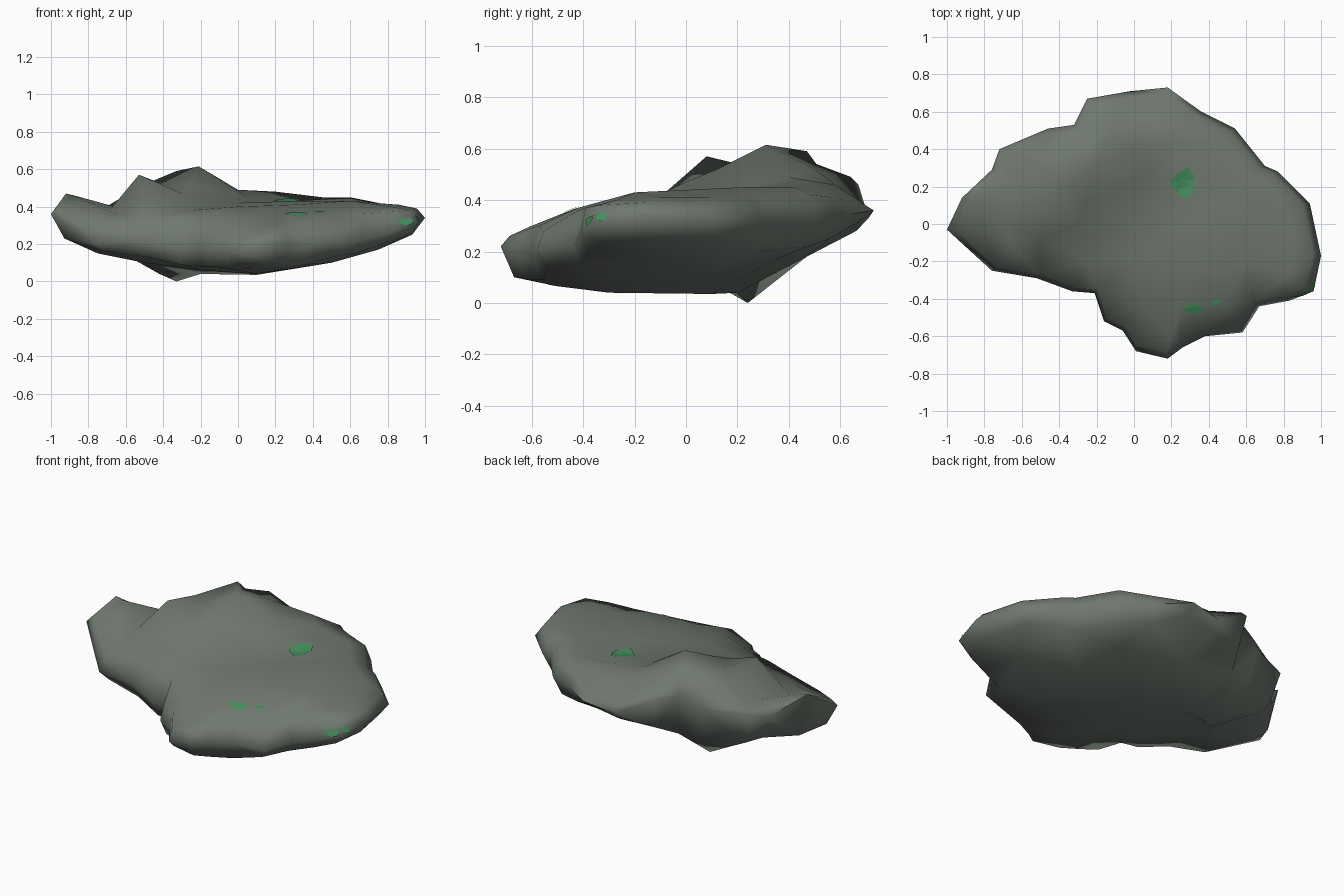
import bpy
import bmesh
import math
from mathutils import Vector
from mathutils.bvhtree import BVHTree
from mathutils.geometry import delaunay_2d_cdt

if "Cube" in bpy.data.objects:
    bpy.data.objects.remove(bpy.data.objects["Cube"], do_unlink=True)


def make_material(name, colour):
    material = bpy.data.materials.new(name)
    material.use_nodes = True
    material.diffuse_color = (*colour, 1)
    shader = material.node_tree.nodes["Principled BSDF"]
    shader.inputs["Base Color"].default_value = (*colour, 1)
    shader.inputs["Roughness"].default_value = 0.9
    return material


def make_object(name, bm, material):
    mesh = bpy.data.meshes.new(name)
    bm.to_mesh(mesh)
    bm.free()
    mesh.materials.append(material)
    obj = bpy.data.objects.new(name, mesh)
    bpy.context.collection.objects.link(obj)
    return obj


stone = make_material("grey green stone", (0.16, 0.19, 0.16))
moss = make_material("moss green", (0.06, 0.27, 0.11))

# Outline from the front tip, counter-clockwise: x, y, then shoulder, rim and foot heights
OUTLINE = [
    (.18, -.72, .26, .22, .1), (.26, -.66, .28, .2, .09), (.38, -.6, .3, .2, .09),
    (.58, -.58, .28, .2, .14), (.67, -.44, .36, .22, .15), (.83, -.41, .37, .27, .2),
    (.96, -.36, .38, .31, .24), (1, -.17, .39, .34, .25), (.94, .11, .38, .32, .24),
    (.77, .28, .39, .32, .22), (.7, .31, .4, .32, .2), (.54, .51, .42, .33, .22),
    (.36, .6, .41, .34, .25), (.18, .73, .38, .36, .32), (-.02, .71, .37, .33, .28),
    (-.25, .67, .49, .46, .27), (-.32, .53, .54, .45, .2), (-.46, .51, .48, .4, .2),
    (-.72, .4, .41, .39, .2), (-.76, .29, .39, .35, .2), (-.92, .14, .46, .47, .2),
    (-1, -.03, .39, .36, .23), (-.76, -.25, .3, .2, .16), (-.52, -.29, .33, .21, .13),
    (-.33, -.36, .33, .18, .09), (-.21, -.37, .34, .18, .08), (-.16, -.52, .26, .17, .08),
    (-.06, -.57, .26, .16, .07), (.01, -.68, .22, .15, .1),
]

# Peaks, hollows and shoulders of the upper side
TOP = [
    (-.53, .08, .57), (-.4, .22, .52), (-.21, .31, .615), (-.33, .47, .59),
    (-.12, .5, .52), (0, .4, .49), (.05, .25, .45), (.1, .58, .46), (.2, .45, .48),
    (-.5, -.08, .43), (-.3, 0, .47), (-.68, .02, .39), (-.66, .22, .4),
    (-.82, .03, .43), (-.52, .33, .51), (0, -.2, .4), (-.25, -.2, .38),
    (.3, -.25, .41), (.6, -.2, .43), (.27, .21, .42), (.6, .22, .45),
    (.45, .42, .45), (.25, -.45, .36), (.5, -.42, .37), (.2, -.6, .3),
    (.05, -.45, .35), (-.65, -.12, .36), (0, 0, .42), (-.25, .12, .52),
    (.86, -.1, .41), (.82, -.27, .4), (.8, .1, .41), (.3, .02, .43),
]

# Low points of the underside
BASE = [
    (-.33, .24, 0), (-.2, .2, .04), (-.42, .17, .04), (.1, .1, .035), (.1, -.3, .04),
    (.15, -.5, .065), (.5, -.3, .1), (.5, .1, .11), (.75, -.1, .17), (-.5, 0, .1),
    (-.75, 0, .15), (0, .45, .17), (-.5, .3, .1), (.4, .35, .17), (-.2, -.2, .06),
]

CENTRE = Vector((.02, .02))


def bridge(bm, lower, upper):
    for i in range(len(lower)):
        j = (i + 1) % len(lower)
        bm.faces.new((lower[i], lower[j], upper[j], upper[i]))


def add_skin(bm, border, points):
    """Span a closed border loop with triangles running through the points."""
    verts = border + [bm.verts.new(p) for p in points]
    flat = [v.co.xy for v in verts]
    boundary = list(range(len(border)))
    result = delaunay_2d_cdt(flat, [], [boundary], 1, 1e-5)
    faces, sources = result[2], result[3]
    for face in faces:
        bm.faces.new([verts[sources[i][0]] for i in face])


# Rock slab: shoulder, rim and foot loops closed by a top and an underside skin
bm = bmesh.new()
shoulder, rim, foot = [], [], []
for x, y, *heights in OUTLINE:
    corner = Vector((x, y))
    for ring, scale, z in zip((shoulder, rim, foot), (.955, 1, .93), heights):
        ring.append(bm.verts.new((*CENTRE.lerp(corner, scale), z)))
bridge(bm, foot, rim)
bridge(bm, rim, shoulder)
add_skin(bm, shoulder, TOP)
add_skin(bm, foot, BASE)
bmesh.ops.triangulate(bm, faces=bm.faces[:])
bmesh.ops.recalc_face_normals(bm, faces=bm.faces[:])
tree = BVHTree.FromBMesh(bm)
slab = make_object("rock_slab", bm, stone)

bpy.context.view_layer.objects.active = slab
slab.select_set(True)
bpy.ops.object.shade_smooth_by_angle(angle=math.radians(80))


def moss_patch(name, target, direction, width, height, spin):
    """Thin ragged patch laid on the slab along the given direction."""
    direction = Vector(direction).normalized()
    turn = direction.to_track_quat("-Z", "Y")
    bm = bmesh.new()
    rings = []
    sides = 7
    for radius in (.5, 1):
        row = []
        for i in range(sides):
            angle = math.tau * i / sides + spin
            reach = radius * (1 if i % 2 else .75)
            offset = Vector((math.cos(angle) * width, math.sin(angle) * height, 0)) * reach
            start = Vector(target) + turn @ offset - direction
            hit, normal, _, _ = tree.ray_cast(start, direction)
            if hit is None:
                hit, normal, _, _ = tree.find_nearest(start + direction)
            row.append(bm.verts.new(hit + normal * .004))
        rings.append(row)
    inner, outer = rings
    bm.faces.new(inner)
    bridge(bm, outer, inner)
    bmesh.ops.triangulate(bm, faces=bm.faces[:])
    make_object(name, bm, moss)


# Moss patches
DOWN = (0, 0, -1)
moss_patch("moss_back", (.27, .22, .42), DOWN, .08, .09, .4)
moss_patch("moss_front", (.32, -.45, .36), DOWN, .07, .03, .3)
moss_patch("moss_front_small", (.44, -.42, .36), DOWN, .03, .02, 0)
moss_patch("moss_corner_front", (.9, -.375, .32), (-.3, .8, -.4), .055, .024, .2)
moss_patch("moss_corner_side", (.96, -.33, .34), (-.75, .3, -.5), .03, .022, .2)
